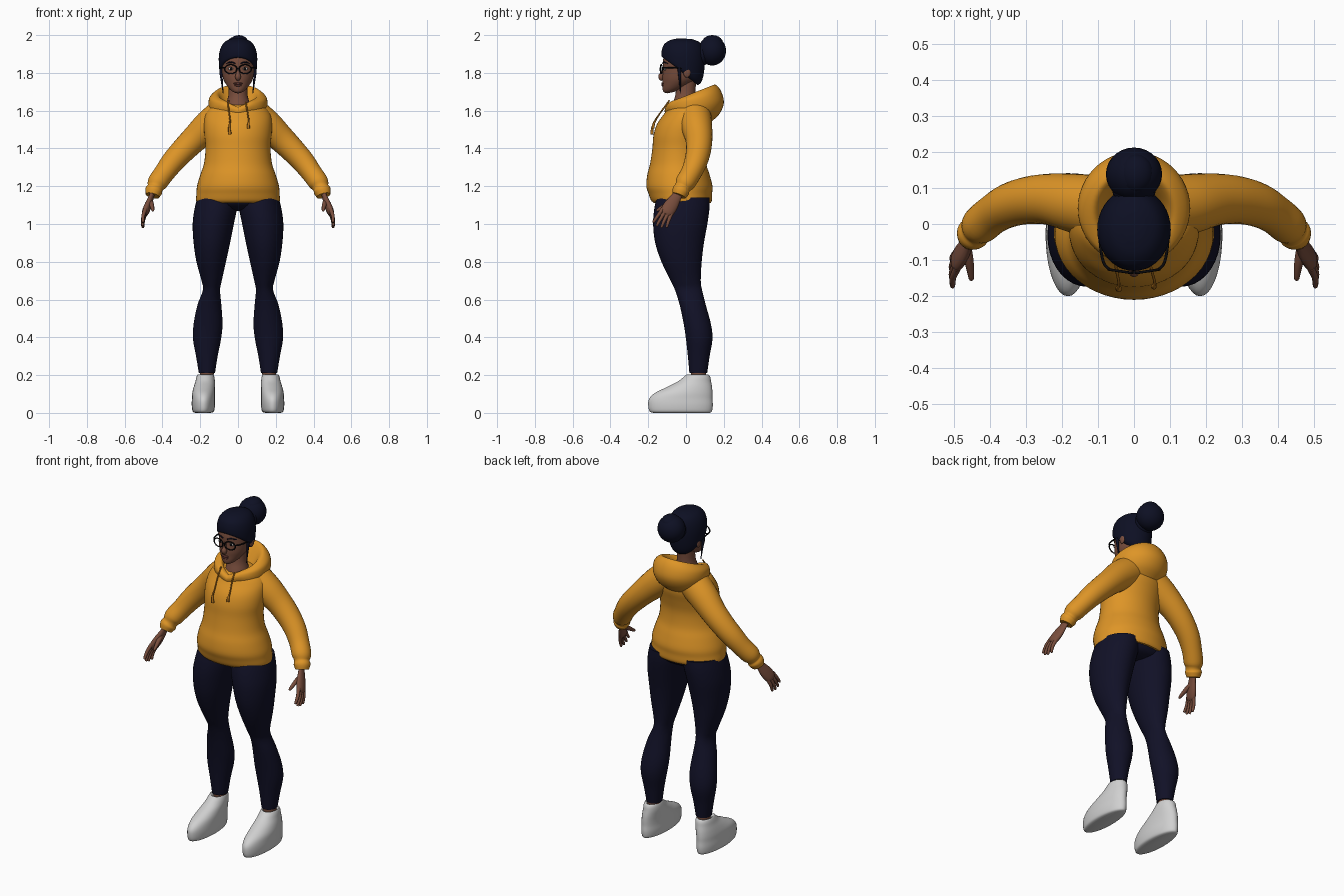
import bpy, bmesh, math
from mathutils import Vector


def material(name, rgb):
    m = bpy.data.materials.new(name)
    m.diffuse_color = (*rgb, 1)
    return m


GOLD = material("golden fabric", (.73, .30, .02))
CORD = material("dark gold cord", (.45, .17, .012))
NAVY = material("navy fabric", (.0055, .0055, .02))
HAIR = material("blue black hair", (.004, .005, .017))
SKIN = material("brown skin", (.19, .075, .046))
LIPS = material("lips", (.13, .04, .032))
SHOE = material("white shoe", (.63, .63, .63))
BLACK = material("black", (.003, .003, .004))
EYE = material("eye white", (.5, .47, .45))


def finish(ob, name, mat):
    ob.name = name
    ob.data.materials.clear()
    ob.data.materials.append(mat)
    bpy.ops.object.select_all(action='DESELECT')
    ob.select_set(True)
    bpy.context.view_layer.objects.active = ob
    bpy.ops.object.shade_smooth_by_angle(angle=math.radians(50))
    return ob


def resample(pts, n):
    """Smooth Catmull-Rom interpolation of tuples."""
    out = []
    for i in range(len(pts) - 1):
        a, b, c, d = (pts[max(i - 1, 0)], pts[i], pts[i + 1], pts[min(i + 2, len(pts) - 1)])
        for k in range(n):
            t = k / n
            out.append([.5 * (2 * q + (r - p) * t + (2 * p - 5 * q + 4 * r - s) * t * t
                              + (3 * q - p - 3 * r + s) * t ** 3) for p, q, r, s in zip(a, b, c, d)])
    return out + [list(pts[-1])]


def skin_rings(name, rings, mat, caps=True):
    bm = bmesh.new()
    loops = [[bm.verts.new(p) for p in ring] for ring in rings]
    n = len(loops[0])
    for a, b in zip(loops, loops[1:]):
        for i in range(n):
            bm.faces.new((a[i], a[(i + 1) % n], b[(i + 1) % n], b[i]))
    if caps:
        bm.faces.new(loops[0])
        bm.faces.new(loops[-1])
    bmesh.ops.recalc_face_normals(bm, faces=bm.faces)
    me = bpy.data.meshes.new(name)
    bm.to_mesh(me)
    bm.free()
    ob = bpy.data.objects.new(name, me)
    bpy.context.collection.objects.link(ob)
    return finish(ob, name, mat)


def loft(name, rings, mat, n=36, steps=4, caps=True):
    """Stack of ellipses: x0, x1, y0, y1, z at the front, z at the back."""
    out = []
    for x0, x1, y0, y1, zf, zb in resample(rings, steps):
        ring = []
        for i in range(n):
            a = 2 * math.pi * i / n
            c, s = math.cos(a), math.sin(a)
            ring.append(((x0 + x1) / 2 + (x1 - x0) / 2 * c, (y0 + y1) / 2 + (y1 - y0) / 2 * s,
                         zf + (zb - zf) * (s + 1) / 2))
        out.append(ring)
    return skin_rings(name, out, mat, caps)


def sym(rows):
    """Rows of half width, y0, y1, z front, z back, centred on x = 0."""
    return [(-r[0], *r) for r in rows]


def tube(name, pts, mat, n=20, steps=4, flat=1, side=1):
    """Round path of x, y, z, radius; flat squeezes it along x."""
    path = resample([(side * p[0], *p[1:]) for p in pts], steps)
    out = []
    for i, p in enumerate(path):
        t = (Vector(path[min(i + 1, len(path) - 1)][:3]) - Vector(path[max(i - 1, 0)][:3])).normalized()
        v = t.cross(Vector((1, 0, 0))).normalized()
        u = v.cross(t)
        out.append([Vector(p[:3]) + p[3] * (flat * math.cos(a) * u + math.sin(a) * v)
                    for a in (2 * math.pi * k / n for k in range(n))])
    return skin_rings(name, out, mat)


def ball(name, loc, radii, mat, seg=24):
    bpy.ops.mesh.primitive_uv_sphere_add(segments=seg, ring_count=seg // 2, location=loc)
    ob = bpy.context.object
    ob.scale = radii
    return finish(ob, name, mat)


# Hoodie body with hem band
loft("hoodie_body", sym([
    (.212, -.168, .13, 1.11, 1.11), (.222, -.185, .137, 1.125, 1.125), (.22, -.198, .138, 1.16, 1.16),
    (.217, -.21, .14, 1.20, 1.20), (.2, -.205, .125, 1.26, 1.26), (.18, -.19, .107, 1.32, 1.32),
    (.172, -.178, .102, 1.40, 1.40), (.178, -.172, .115, 1.47, 1.47), (.18, -.153, .13, 1.53, 1.53),
    (.172, -.118, .128, 1.58, 1.58), (.14, -.09, .11, 1.62, 1.62), (.08, -.05, .08, 1.64, 1.64)]), GOLD, 48)

# Folded hood around the neck, dipping to a V in front
hood = loft("hood", sym([
    (.135, -.105, .125, 1.595, 1.535), (.15, -.112, .175, 1.615, 1.58), (.156, -.112, .2, 1.63, 1.64),
    (.15, -.103, .187, 1.642, 1.70), (.122, -.09, .157, 1.645, 1.737), (.1, -.075, .13, 1.64, 1.72),
    (.075, -.06, .07, 1.61, 1.63)]), GOLD, 48, caps=False)
for v in hood.data.vertices:
    if v.co.y < -.02:
        v.co.z -= .025 * max(0, 1 - abs(v.co.x) / .07)

# Drawstrings
tube("drawstring_left", [(-.05, -.088, 1.655, .004), (-.05, -.12, 1.61, .004), (-.042, -.163, 1.55, .004),
                         (-.046, -.178, 1.51, .006), (-.042, -.18, 1.475, .009)], CORD, 8)
tube("drawstring_right", [(.04, -.09, 1.645, .004), (.048, -.125, 1.605, .004), (.057, -.16, 1.55, .004),
                          (.055, -.172, 1.525, .007), (.055, -.174, 1.505, .008)], CORD, 8)

# Hips of the leggings
loft("hips", sym([(.05, -.06, .06, 1.07, 1.07), (.16, -.12, .10, 1.085, 1.085),
                  (.212, -.155, .122, 1.12, 1.12), (.2, -.15, .12, 1.18, 1.18)]), NAVY)

for s, tag in ((-1, "right"), (1, "left")):
    def pair(rows):
        return [(s * r[0], s * r[1], r[2], r[3], r[4], r[4]) for r in rows]

    # Legging leg
    loft(tag + "_leg", pair([
        (.0, .215, -.155, .125, 1.14), (.006, .23, -.168, .124, 1.08), (.022, .24, -.174, .113, 1.0),
        (.042, .235, -.163, .095, .9), (.064, .22, -.13, .083, .8), (.086, .193, -.082, .078, .7),
        (.095, .186, -.058, .085, .65), (.088, .215, -.033, .105, .57), (.082, .235, -.012, .132, .47),
        (.09, .238, .0, .14, .39), (.108, .222, .01, .125, .3), (.122, .207, .018, .112, .21)]), NAVY)
    loft(tag + "_ankle", pair([(.13, .2, .03, .105, .16), (.128, .202, .025, .107, .215)]), SKIN, 20)
    # Shoe
    loft(tag + "_shoe", pair([
        (.145, .225, -.17, .125, .0), (.128, .24, -.192, .137, .008), (.122, .245, -.2, .142, .04),
        (.122, .244, -.195, .14, .075), (.122, .242, -.165, .14, .105), (.122, .235, -.105, .138, .135),
        (.122, .226, -.045, .133, .165), (.125, .22, -.012, .128, .19), (.13, .213, .006, .117, .203),
        (.14, .2, .02, .1, .19)]), SHOE)
    # Sleeve with gathered cuff
    tube(tag + "_sleeve", [
        (.085, .045, 1.575, .088), (.155, .056, 1.52, .083), (.227, .068, 1.453, .072),
        (.29, .066, 1.39, .066), (.345, .052, 1.33, .061), (.39, .027, 1.27, .055),
        (.426, -.003, 1.22, .053), (.438, -.018, 1.193, .042), (.446, -.027, 1.175, .046),
        (.453, -.037, 1.15, .037)], GOLD, 28, side=s)
    # Hand
    tube(tag + "_palm", [(.448, -.03, 1.18, .025), (.458, -.05, 1.145, .027), (.475, -.078, 1.1, .037),
                         (.49, -.1, 1.065, .036), (.495, -.107, 1.05, .024)], SKIN, 16, flat=.5, side=s)
    for i in (-1.5, -.5, .5, 1.5):
        b = Vector((.49, -.1 + .015 * i, 1.068 - .009 * i))
        long = 1.1 - .12 * abs(i)
        m = b + Vector((.013, -.022 + .004 * i, -.04)) * long
        e = b + Vector((.014, -.04 + .009 * i, -.076)) * long
        tube(tag + "_finger", [(*b, .011), (*m, .0095), (*e, .007), (*(e + (e - m) * .1), .002)],
             SKIN, 10, 3, side=s)
    tube(tag + "_thumb", [(.465, -.062, 1.125, .014), (.458, -.1, 1.105, .013), (.453, -.132, 1.085, .01),
                          (.451, -.152, 1.072, .007), (.451, -.156, 1.069, .002)], SKIN, 10, 3, side=s)
    # Ear, loose lock of hair, eye, brow
    ball(tag + "_ear", (s * .087, .005, 1.805), (.01, .02, .03), SKIN, 16)
    tube(tag + "_lock", [(.086, -.035, 1.86, .012), (.09, -.035, 1.81, .009), (.085, -.032, 1.75, .005),
                         (.078, -.03, 1.69, .002)], HAIR, 8, side=s)
    ball(tag + "_eye", (s * .036, -.111, 1.822), (.016, .008, .009), EYE, 16)
    ball(tag + "_pupil", (s * .036, -.117, 1.822), (.0075, .004, .008), BLACK, 12)
    tube(tag + "_brow", [(.014, -.123, 1.85, .003), (.038, -.118, 1.857, .004), (.062, -.097, 1.85, .002)],
         HAIR, 8, side=s)
    # Glasses rim and temple arm
    bpy.ops.mesh.primitive_torus_add(location=(s * .038, -.131, 1.82), rotation=(math.pi / 2, 0, -s * -.15),
                                     major_radius=.03, minor_radius=.0036, major_segments=28, minor_segments=8)
    bpy.context.object.scale = (1.08, .8, 1)
    finish(bpy.context.object, tag + "_glasses_rim", BLACK)
    tube(tag + "_glasses_arm", [(.068, -.126, 1.828, .004), (.085, -.105, 1.828, .004),
                                (.094, -.05, 1.826, .004), (.094, .0, 1.822, .004)], BLACK, 8, side=s)

ball("glasses_bridge", (0, -.134, 1.824), (.011, .003, .003), BLACK, 12)

# Neck and head
loft("neck", sym([(.075, -.085, .06, 1.59, 1.6), (.062, -.07, .055, 1.64, 1.64), (.05, -.055, .05, 1.69, 1.69),
                  (.05, -.05, .055, 1.78, 1.78)]), SKIN, 24)
loft("head", sym([
    (.015, -.1, -.06, 1.692, 1.70), (.035, -.118, -.02, 1.698, 1.715), (.053, -.124, .02, 1.715, 1.735),
    (.07, -.124, .045, 1.745, 1.755), (.08, -.125, .06, 1.775, 1.775), (.087, -.122, .07, 1.82, 1.82),
    (.088, -.121, .078, 1.87, 1.87), (.078, -.1, .075, 1.92, 1.92), (.04, -.05, .04, 1.955, 1.955)]), SKIN, 32)
tube("nose", [(0, -.118, 1.826, .008), (0, -.126, 1.80, .01), (0, -.132, 1.782, .015),
              (0, -.128, 1.768, .012), (0, -.122, 1.764, .004)], SKIN, 14)
ball("upper_lip", (0, -.123, 1.744), (.024, .008, .006), LIPS, 16)
ball("lower_lip", (0, -.122, 1.735), (.02, .009, .007), LIPS, 16)

# Hair swept back into a bun
loft("hair", sym([
    (.084, -.116, .062, 1.88, 1.735), (.096, -.127, .08, 1.884, 1.75), (.101, -.13, .093, 1.9, 1.79),
    (.101, -.127, .1, 1.925, 1.86), (.09, -.115, .095, 1.952, 1.92), (.066, -.085, .075, 1.973, 1.96),
    (.03, -.045, .03, 1.982, 1.98)]), HAIR, 40)
ball("bun", (0, .138, 1.917), (.078, .074, .078), HAIR, 28)
ball("bun_top", (.005, .14, 1.96), (.05, .055, .04), HAIR, 20)
ball("bun_wrap", (0, .09, 1.9), (.06, .035, .062), HAIR, 20)
